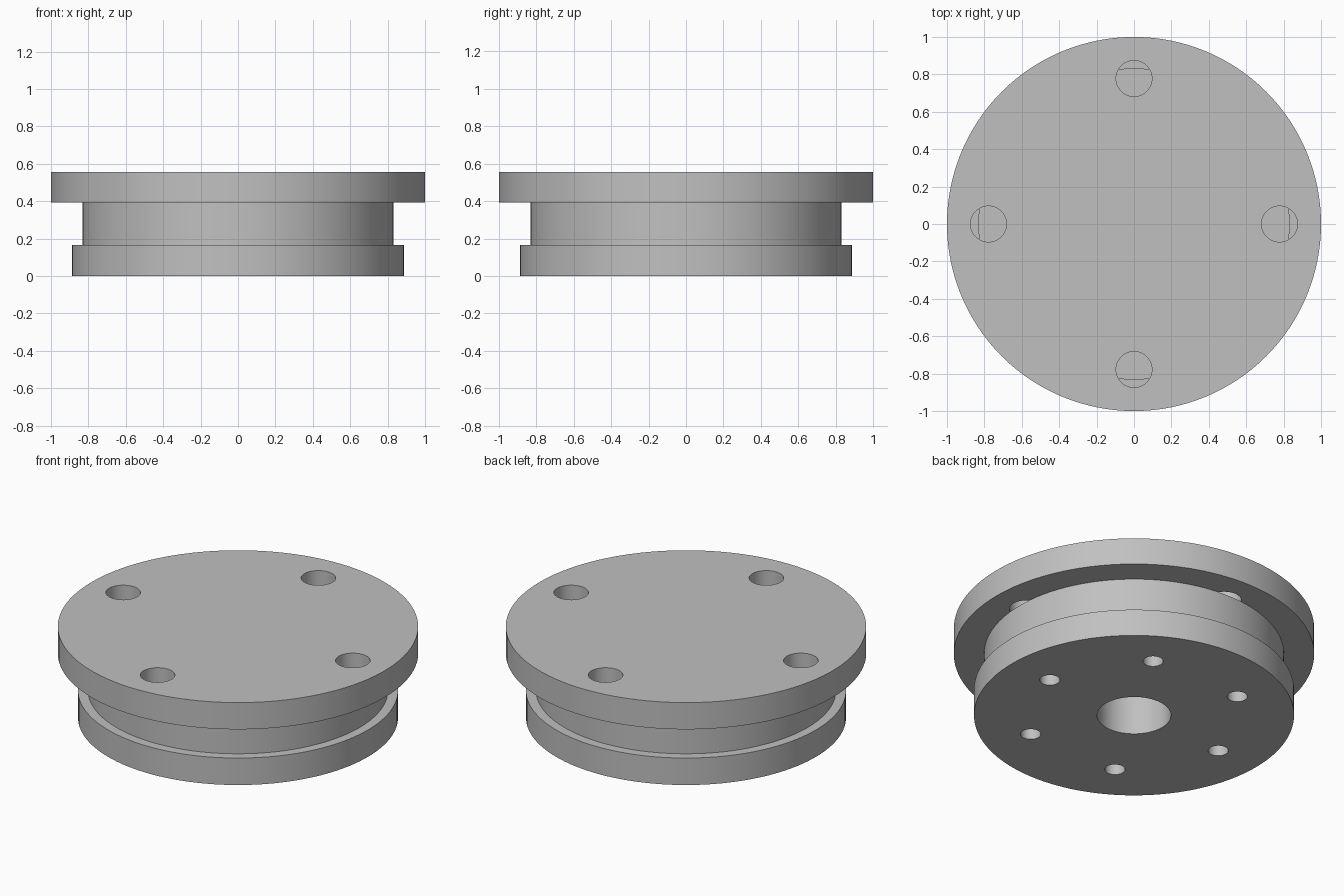
import bpy, bmesh, math

if "Cube" in bpy.data.objects:
    bpy.data.objects.remove(bpy.data.objects["Cube"])

metal = bpy.data.materials.new("grey_metal")
metal.diffuse_color = (0.53, 0.53, 0.53, 1)
metal.use_nodes = True
metal.node_tree.nodes["Principled BSDF"].inputs["Base Color"].default_value = metal.diffuse_color


def ring(radius, count, hole_radius):
    """Holes evenly spaced on a bolt circle, starting on the x axis."""
    return [(radius * math.cos(math.tau * i / count),
             radius * math.sin(math.tau * i / count), hole_radius)
            for i in range(count)]


def add_circle(curve, x, y, r, sides):
    spline = curve.splines.new('POLY')
    spline.points.add(sides - 1)
    for i, p in enumerate(spline.points):
        a = math.tau * i / sides
        p.co = (x + r * math.cos(a), y + r * math.sin(a), 0, 1)
    spline.use_cyclic_u = True


def drilled_disc(name, radius, z0, z1, holes):
    """Filled disc profile with holes, extruded from z0 to z1."""
    curve = bpy.data.curves.new(name, 'CURVE')
    curve.dimensions = '2D'
    curve.fill_mode = 'BOTH'
    curve.extrude = (z1 - z0) / 2
    add_circle(curve, 0, 0, radius, 128)
    for x, y, r in holes:
        add_circle(curve, x, y, r, 48)
    obj = bpy.data.objects.new(name, curve)
    bpy.context.collection.objects.link(obj)
    bpy.ops.object.select_all(action='DESELECT')
    obj.select_set(True)
    bpy.context.view_layer.objects.active = obj
    bpy.ops.object.convert(target='MESH')
    obj = bpy.context.object
    obj.name = name
    # Weld caps to walls and place at height
    bm = bmesh.new()
    bm.from_mesh(obj.data)
    bmesh.ops.remove_doubles(bm, verts=bm.verts, dist=1e-4)
    bmesh.ops.recalc_face_normals(bm, faces=bm.faces)
    bmesh.ops.translate(bm, verts=bm.verts, vec=(0, 0, (z0 + z1) / 2))
    bm.to_mesh(obj.data)
    bm.free()
    obj.data.materials.clear()
    obj.data.materials.append(metal)
    bpy.ops.object.shade_smooth_by_angle(angle=math.radians(30))
    return obj


bore = [(0, 0, 0.205)]

# Lower flange with central bore and six small bolt holes
drilled_disc("lower_flange", 0.888, 0.0, 0.165, bore + ring(0.61, 6, 0.056))
# Neck between the flanges
drilled_disc("neck", 0.832, 0.165, 0.393, bore)
# Upper flange with four large bolt holes
drilled_disc("upper_flange", 1.0, 0.393, 0.557, ring(0.778, 4, 0.096))
